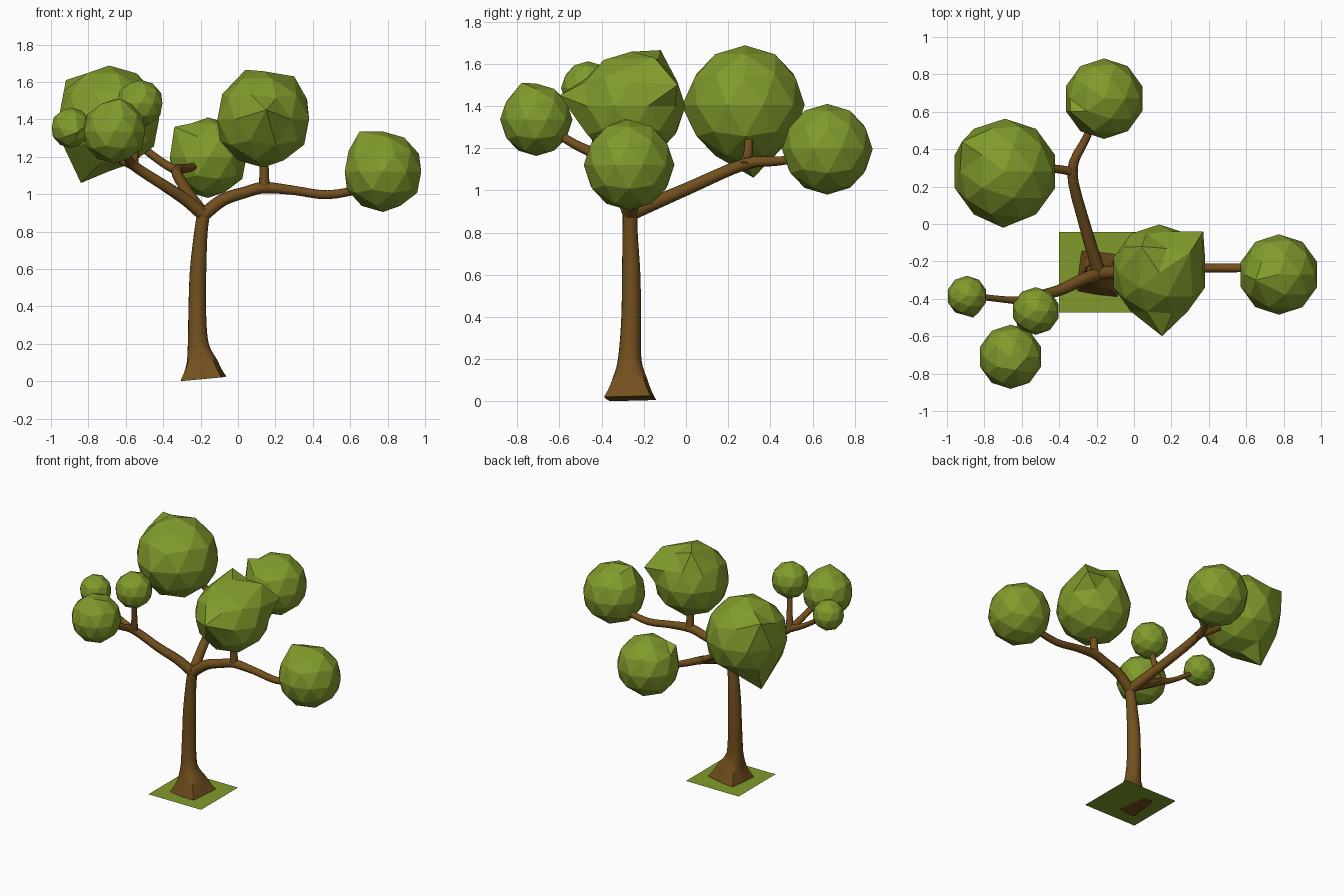
import bpy, bmesh, math
from mathutils import Vector

if "Cube" in bpy.data.objects:
    bpy.data.objects.remove(bpy.data.objects["Cube"])


def material(name, color):
    m = bpy.data.materials.new(name)
    m.diffuse_color = (*color, 1)
    m.use_nodes = True
    m.node_tree.nodes["Principled BSDF"].inputs["Base Color"].default_value = m.diffuse_color
    return m


BARK = material("bark", (0.17, 0.08, 0.013))
LEAF = material("leaf", (0.22, 0.33, 0.025))


def finish(name, bm, mat, smooth=False):
    bmesh.ops.recalc_face_normals(bm, faces=bm.faces)
    me = bpy.data.meshes.new(name)
    bm.to_mesh(me)
    bm.free()
    me.materials.append(mat)
    ob = bpy.data.objects.new(name, me)
    bpy.context.collection.objects.link(ob)
    if smooth:
        bpy.ops.object.select_all(action='DESELECT')
        ob.select_set(True)
        bpy.context.view_layer.objects.active = ob
        bpy.ops.object.shade_smooth_by_angle(angle=math.radians(50))
    return ob


def spline(pts, steps=4):
    """Catmull-Rom through (x, y, z, radius) points."""
    p = [Vector(q) for q in pts]
    p = [p[0] * 2 - p[1]] + p + [p[-1] * 2 - p[-2]]
    out = []
    for a, b, c, d in zip(p, p[1:], p[2:], p[3:]):
        for i in range(steps):
            t = i / steps
            out.append(0.5 * (2 * b + (c - a) * t + (2 * a - 5 * b + 4 * c - d) * t ** 2
                              + (3 * b - a - 3 * c + d) * t ** 3))
    return out + [p[-2]]


def limb(name, pts, sides=12, square_height=0.0):
    """Tapering tube; its section turns square below square_height."""
    path = spline(pts)
    bm = bmesh.new()
    rings = []
    for i, p in enumerate(path):
        t = (path[min(i + 1, len(path) - 1)] - path[max(i - 1, 0)]).to_3d()
        q = Vector((0, 0, 1)).rotation_difference(t)
        sq = max(0, 1 - p.z / square_height) if square_height else 0
        ring = []
        for k in range(sides):
            a = 2 * math.pi * k / sides
            c, s = math.cos(a), math.sin(a)
            r = p.w * (1 + sq * (1 / max(abs(c), abs(s)) - 1))
            a -= math.radians(7)
            ring.append(bm.verts.new(p.to_3d() + q @ Vector((r * math.cos(a), r * math.sin(a), 0))))
        rings.append(ring)
    for lo, hi in zip(rings, rings[1:]):
        for k in range(sides):
            n = (k + 1) % sides
            bm.faces.new((lo[k], lo[n], hi[n], hi[k]))
    bm.faces.new(rings[0])
    bm.faces.new(rings[-1])
    return finish(name, bm, BARK, True)


def foliage(name, center, radius, spikes=()):
    """Faceted ball with single corners pulled out to the given points."""
    bm = bmesh.new()
    bmesh.ops.create_icosphere(bm, subdivisions=2, radius=radius * 1.01)
    bmesh.ops.translate(bm, verts=bm.verts, vec=center)
    for s in spikes:
        s = Vector(s)
        min(bm.verts, key=lambda v: (v.co - s).length).co = s
    return finish(name, bm, LEAF)


# Grass patch
bm = bmesh.new()
bmesh.ops.create_grid(bm, x_segments=1, y_segments=1, size=0.215)
bmesh.ops.translate(bm, verts=bm.verts, vec=(-0.185, -0.258, 0.012))
finish("grass_patch", bm, LEAF)

# Trunk with flared square foot
limb("trunk", [(-0.185, -0.265, 0.013, 0.113), (-0.193, -0.266, 0.09, 0.087),
               (-0.213, -0.267, 0.2, 0.056), (-0.218, -0.26, 0.4, 0.047),
               (-0.213, -0.26, 0.6, 0.044), (-0.198, -0.265, 0.8, 0.036),
               (-0.18, -0.265, 0.92, 0.035)], sides=16, square_height=0.2)

# Main branches leave the fork and end in nodes that split again
fork = (-0.185, -0.265, 0.89, 0.036)
right_node = (0.14, -0.245, 1.035, 0.031)
back_node = (-0.33, 0.28, 1.125, 0.028)
left_node = (-0.56, -0.41, 1.155, 0.027)
limb("right_branch", [fork, (-0.08, -0.255, 0.97, 0.034), (0.04, -0.25, 1.01, 0.031), right_node,
                      (0.3, -0.238, 1.02, 0.025), (0.48, -0.235, 0.997, 0.024),
                      (0.68, -0.235, 1.03, 0.022)])
limb("right_twig", [right_node, (0.14, -0.25, 1.12, 0.025), (0.14, -0.26, 1.3, 0.022)])
limb("back_branch", [fork, (-0.265, 0.0, 1.005, 0.031), back_node,
                     (-0.26, 0.45, 1.14, 0.022), (-0.19, 0.6, 1.17, 0.02)])
limb("back_twig", [(-0.31, 0.275, 1.115, 0.024), (-0.42, 0.295, 1.18, 0.022), (-0.6, 0.3, 1.32, 0.02)])
limb("left_branch", [fork, (-0.28, -0.3, 0.97, 0.033), (-0.4, -0.355, 1.05, 0.03), left_node,
                     (-0.6, -0.53, 1.22, 0.022), (-0.64, -0.66, 1.3, 0.02)])
limb("left_twig_up", [left_node, (-0.545, -0.43, 1.27, 0.02), (-0.53, -0.46, 1.44, 0.018)])
limb("left_twig_side", [left_node, (-0.68, -0.405, 1.21, 0.018), (-0.86, -0.385, 1.33, 0.016)])

# Foliage balls
foliage("foliage_back_left", (-0.69, 0.28, 1.405), 0.28,
        [(-0.84, 0.32, 1.06), (-0.92, 0.44, 1.61), (-0.7, -0.02, 1.4)])
foliage("foliage_back", (-0.16, 0.67, 1.195), 0.213, [(-0.34, 0.6, 1.36)])
foliage("foliage_centre", (0.135, -0.26, 1.4), 0.255,
        [(0.15, -0.6, 1.45), (0.37, -0.04, 1.5), (0.04, -0.12, 1.665), (0.3, -0.15, 1.63)])
foliage("foliage_right", (0.775, -0.27, 1.12), 0.213, [(0.65, -0.3, 1.335)])
foliage("foliage_left_small", (-0.893, -0.385, 1.355), 0.107, [(-0.86, -0.5, 1.33)])
foliage("foliage_left_top", (-0.525, -0.465, 1.485), 0.126)
foliage("foliage_left_front", (-0.66, -0.71, 1.335), 0.17, [(-0.63, -0.78, 1.51)])
